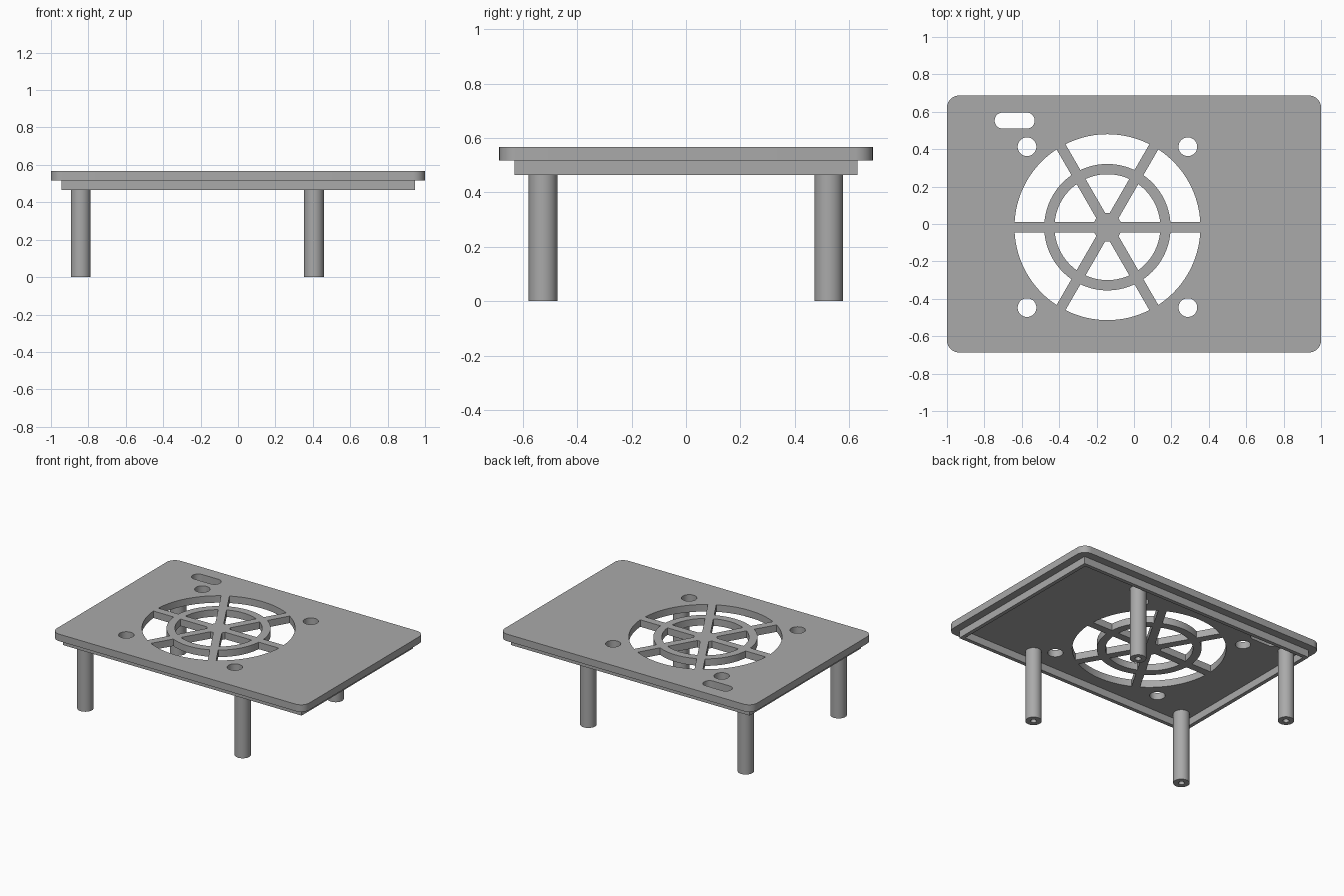
import bpy, bmesh
from math import cos, sin, pi, radians

cube = bpy.data.objects.get("Cube")
if cube:
    bpy.data.objects.remove(cube, do_unlink=True)

grey = bpy.data.materials.new("plain grey")
grey.use_nodes = True
colour = (0.40, 0.40, 0.40, 1)
grey.diffuse_color = colour
grey.node_tree.nodes["Principled BSDF"].inputs["Base Color"].default_value = colour

TOP, UNDER, LIP = 0.567, 0.517, 0.465
CX, CY = -0.142, -0.017          # grille centre


def prism(name, outline, z0, z1):
    """Extrude a closed outline between two heights."""
    bm = bmesh.new()
    face = bm.faces.new([bm.verts.new((x, y, z0)) for x, y in outline])
    new = bmesh.ops.extrude_face_region(bm, geom=[face])["geom"]
    verts = [v for v in new if isinstance(v, bmesh.types.BMVert)]
    bmesh.ops.translate(bm, vec=(0, 0, z1 - z0), verts=verts)
    bmesh.ops.recalc_face_normals(bm, faces=bm.faces)
    mesh = bpy.data.meshes.new(name)
    bm.to_mesh(mesh)
    bm.free()
    mesh.materials.append(grey)
    obj = bpy.data.objects.new(name, mesh)
    bpy.context.collection.objects.link(obj)
    return obj


def circle(x, y, r, n=64):
    return [(x + r * cos(2 * pi * i / n), y + r * sin(2 * pi * i / n)) for i in range(n)]


def rounded(x, y, hx, hy, r, n=10):
    """Rectangle outline with rounded corners."""
    pts = []
    for k, (sx, sy) in enumerate([(1, 1), (-1, 1), (-1, -1), (1, -1)]):
        for i in range(n + 1):
            a = (k + i / n) * pi / 2
            pts.append((x + sx * (hx - r) + r * cos(a), y + sy * (hy - r) + r * sin(a)))
    return pts


def rectangle(hx, hy):
    return [(hx, hy), (-hx, hy), (-hx, -hy), (hx, -hy)]


def boolean(obj, tool, operation="DIFFERENCE"):
    """Apply a boolean and discard the tool."""
    mod = obj.modifiers.new("boolean", "BOOLEAN")
    mod.operation, mod.solver, mod.object = operation, "EXACT", tool
    bpy.context.view_layer.objects.active = obj
    bpy.ops.object.modifier_apply(modifier=mod.name)
    bpy.data.objects.remove(tool, do_unlink=True)


def smooth(obj):
    bpy.ops.object.select_all(action="DESELECT")
    obj.select_set(True)
    bpy.context.view_layer.objects.active = obj
    bpy.ops.object.shade_smooth_by_angle(angle=radians(30))


# Cover plate with the fan opening, screw holes and cable slot
plate = prism("cover_plate", rounded(0, 0, 1, 0.687, 0.065), UNDER, TOP)
holes = [circle(CX, CY, 0.497, 128), rounded(-0.638, 0.553, 0.107, 0.043, 0.0425)]
holes += [circle(CX + sx * 0.43, CY + sy * 0.43, 0.05, 48) for sx in (-1, 1) for sy in (-1, 1)]
for outline in holes:
    boolean(plate, prism("hole_cutter", outline, UNDER - 0.1, TOP + 0.1))
smooth(plate)

# Grille: ring, hub and three crossing bars clipped to the opening
grille = prism("fan_grille", circle(CX, CY, 0.338, 96), UNDER, TOP)
boolean(grille, prism("ring_cutter", circle(CX, CY, 0.283, 96), UNDER - 0.1, TOP + 0.1))
boolean(grille, prism("hub", circle(CX, CY, 0.087, 6), UNDER, TOP), "UNION")
for k in range(3):
    a = k * pi / 3
    bar = [(CX + x * cos(a) - y * sin(a), CY + x * sin(a) + y * cos(a))
           for x, y in rectangle(0.4975, 0.0275)]
    boolean(grille, prism("bar", bar, UNDER, TOP), "UNION")
smooth(grille)

# Locating lip under the plate
lip = prism("underside_lip", rectangle(0.945, 0.63), LIP, UNDER)
boolean(lip, prism("lip_cutter", rectangle(0.918, 0.603), LIP - 0.1, UNDER + 0.1))

# Four round standoff legs with screw bores
for side, x in (("right", -0.841), ("left", 0.406)):
    for end, y in (("front", -0.526), ("back", 0.525)):
        leg = prism(f"{end}_{side}_leg", circle(x, y, 0.053, 48), 0, UNDER)
        boolean(leg, prism("bore_cutter", circle(x, y, 0.02, 32), -0.1, 0.4))
        smooth(leg)
